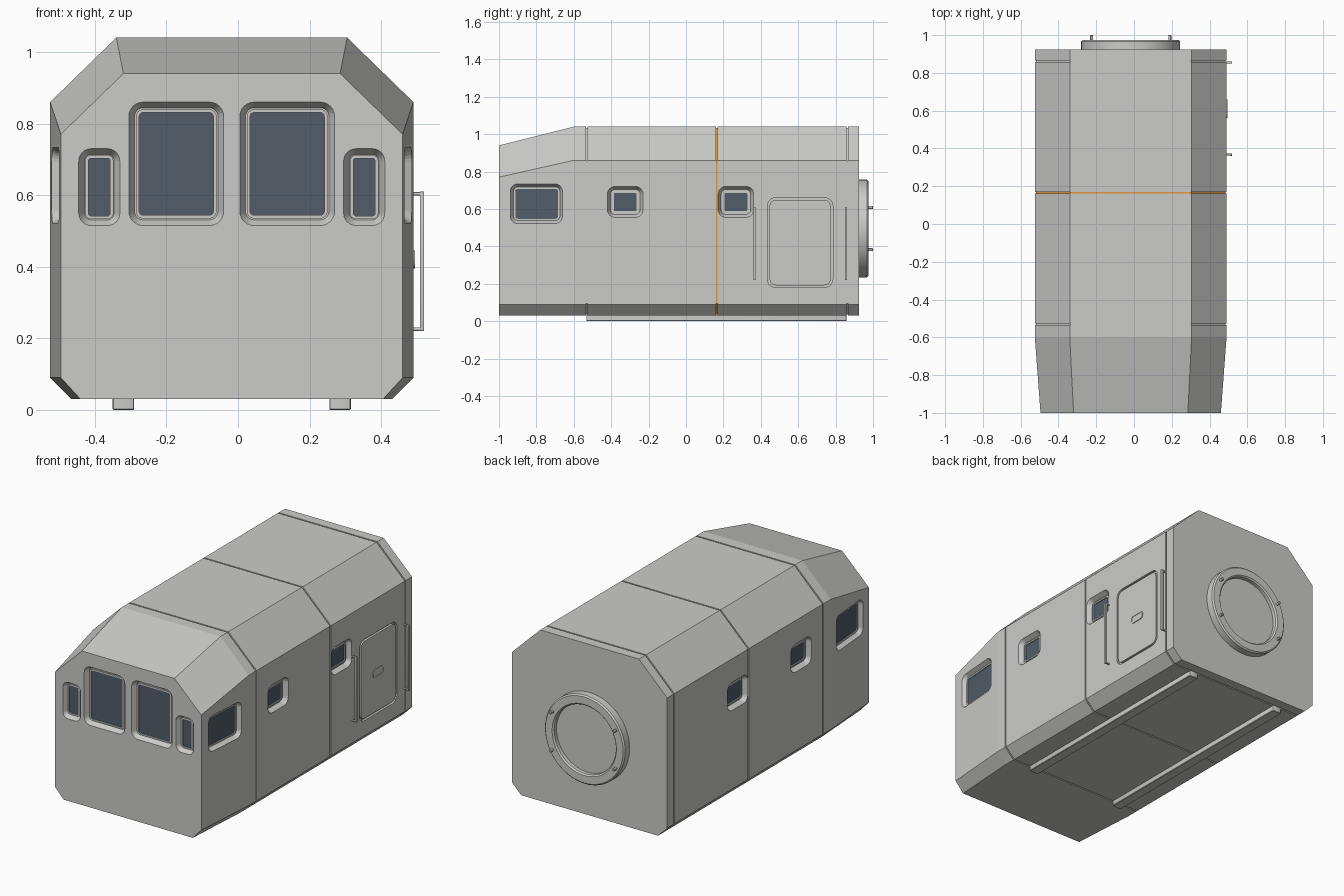
import bpy, bmesh, math
from mathutils import Vector, Matrix

if "Cube" in bpy.data.objects:
    bpy.data.objects.remove(bpy.data.objects["Cube"], do_unlink=True)

CX = -0.0175  # the hull axis sits slightly off centre because of the grab rails


def material(name, rgb):
    m = bpy.data.materials.new(name)
    m.use_nodes = True
    m.diffuse_color = (*rgb, 1)
    m.node_tree.nodes["Principled BSDF"].inputs["Base Color"].default_value = (*rgb, 1)
    return m


GREY = material("hull grey", (0.6, 0.6, 0.585))
GLASS = material("dark glass", (0.085, 0.107, 0.14))
ORANGE = material("orange seal", (0.8, 0.32, 0.04))


def finish(bm, name, mats, smooth=True):
    bmesh.ops.remove_doubles(bm, verts=bm.verts, dist=1e-5)
    bmesh.ops.recalc_face_normals(bm, faces=bm.faces)
    me = bpy.data.meshes.new(name)
    bm.to_mesh(me)
    bm.free()
    for m in mats:
        me.materials.append(m)
    ob = bpy.data.objects.new(name, me)
    ob.location.x = CX
    bpy.context.collection.objects.link(ob)
    if smooth:
        bpy.ops.object.select_all(action='DESELECT')
        ob.select_set(True)
        bpy.context.view_layer.objects.active = ob
        bpy.ops.object.shade_smooth_by_angle(angle=math.radians(30))
    return ob


def frame(centre, normal, up=(0, 0, 1)):
    """Local axes on a surface: x across, y up, z outward."""
    n, v = Vector(normal).normalized(), Vector(up)
    u = v.cross(n)
    return Matrix.Translation(centre) @ Matrix((u, v, n)).transposed().to_4x4()


def loft(bm, mat, levels, seg=6, cap_index=0):
    """Stack rounded rectangles given as (width, height, radius, depth)."""
    rings = []
    for w, h, r, d in levels:
        ring = []
        for k, (sx, sy) in enumerate(((1, 1), (-1, 1), (-1, -1), (1, -1))):
            for i in range(seg + 1):
                a = math.pi / 2 * (k + i / seg)
                p = Vector((sx * (w / 2 - r) + r * math.cos(a),
                            sy * (h / 2 - r) + r * math.sin(a), d))
                ring.append(bm.verts.new(mat @ p))
        rings.append(ring)
    n = len(rings[0])
    for a, b in zip(rings, rings[1:]):
        for i in range(n):
            bm.faces.new((a[i], a[(i + 1) % n], b[(i + 1) % n], b[i]))
    bm.faces.new(rings[0][::-1])
    bm.faces.new(rings[-1]).material_index = cap_index


def inset(w, h, r, steps):
    return [(w - 2 * s, h - 2 * s, max(r - s, 0.008), d) for s, d in steps]


def part(name, mat, levels, seg=6, mats=(GREY,), cap_index=0):
    bm = bmesh.new()
    loft(bm, mat, levels, seg, cap_index)
    return finish(bm, name, mats)


# Hull: octagonal sections along y, with shallow joint grooves
FULL = [(0.4475, 0.03), (0.5075, 0.09), (0.5075, 0.86), (0.3225, 1.04)]
NOSE = [(0.4225, 0.03), (0.4775, 0.09), (0.4775, 0.77), (0.3025, 0.94)]
MID_Z, SHRINK, HALF = 0.535, 0.988, 0.004
sections = [(-1, NOSE, 1), (-0.6, FULL, 1)]
for y in (-0.53, 0.165, 0.862):
    sections += [(y - HALF, FULL, 1), (y - HALF, FULL, SHRINK),
                 (y + HALF, FULL, SHRINK), (y + HALF, FULL, 1)]
sections.append((0.925, FULL, 1))

bm = bmesh.new()
rings = []
for y, prof, s in sections:
    outline = prof + [(-x, z) for x, z in reversed(prof)]
    rings.append([bm.verts.new((x * s, y, MID_Z + (z - MID_Z) * s)) for x, z in outline])
for a, b in zip(rings, rings[1:]):
    seal = abs(a[0].co.y + b[0].co.y - 0.33) < 0.001
    for i in range(8):
        f = bm.faces.new((a[i], a[(i + 1) % 8], b[(i + 1) % 8], b[i]))
        f.material_index = int(seal)
bm.faces.new(rings[0])
bm.faces.new(rings[-1])
hull = finish(bm, "hull", (GREY, ORANGE), smooth=False)

# Window layout: name, frame, width, height, corner radius, border
windows = []
for side, s in (("left", 1), ("right", -1)):
    windows += [
        (side + "_windscreen", frame((s * 0.155, -1, 0.6875), (0, -1, 0)), 0.265, 0.345, 0.04, 0.029),
        (side + "_front_slit_window", frame((s * 0.37, -1, 0.6225), (0, -1, 0)), 0.115, 0.215, 0.035, 0.027),
        (side + "_nose_window", frame((s * 0.4925, -0.8, 0.6275), (s * 0.4, -0.03, 0)), 0.28, 0.212, 0.04, 0.026),
        (side + "_middle_window", frame((s * 0.5075, -0.325, 0.6375), (s, 0, 0)), 0.19, 0.165, 0.04, 0.034),
        (side + "_rear_window", frame((s * 0.5075, 0.267, 0.6375), (s, 0, 0)), 0.19, 0.165, 0.04, 0.034),
    ]
door_frame = frame((0.5075, 0.61, 0.42), (1, 0, 0))
DOOR = (0.35, 0.48, 0.045)

# Recesses for the windows and the door
bm = bmesh.new()
for name, mat, w, h, r, border in windows:
    loft(bm, mat, inset(w, h, r, ((0, 0.01), (0, 0), (0.016, -0.028))))
loft(bm, door_frame, inset(*DOOR, ((0, 0.01), (0, -0.014))))
cutter = finish(bm, "recess_cutter", (GREY,), smooth=False)
cutter.hide_render = True
mod = hull.modifiers.new("recesses", 'BOOLEAN')
mod.operation, mod.solver, mod.object = 'DIFFERENCE', 'EXACT', cutter
bpy.ops.object.select_all(action='DESELECT')
hull.select_set(True)
bpy.context.view_layer.objects.active = hull
bpy.ops.object.modifier_apply(modifier=mod.name)
bpy.data.objects.remove(cutter, do_unlink=True)

# Window frames with glass
for name, mat, w, h, r, border in windows:
    part(name, mat, inset(w, h, r, ((border - 0.009, -0.03), (border - 0.009, -0.021),
                                    (border, -0.021), (border, -0.026))),
         mats=(GREY, GLASS), cap_index=1)

# Door panel and latch
part("door", door_frame, inset(*DOOR, ((0.012, -0.016), (0.012, 0))))
part("door_latch", door_frame, inset(0.1, 0.05, 0.02, ((0, -0.004), (0, 0.004), (0.008, 0.004), (0.008, 0.001))))

# Grab rails either side of the door
for name, y in (("front", 0.367), ("rear", 0.855)):
    bm = bmesh.new()
    loft(bm, frame((0.5075, y, 0.415), (1, 0, 0)), [(0.012, 0.39, 0.004, d) for d in (0.019, 0.03)], 3)
    for z in (0.226, 0.604):
        loft(bm, frame((0.5075, y, z), (1, 0, 0)), [(0.01, 0.01, 0.004, d) for d in (-0.004, 0.022)], 3)
    finish(bm, name + "_grab_rail", (GREY,))

# Rear docking ring with guide pins
def disc(r, d):
    return (2 * r, 2 * r, r, d)


ring_frame = frame((0, 0.925, 0.495), (0, 1, 0))
part("docking_ring", ring_frame,
     [disc(*p) for p in ((0.262, -0.004), (0.262, 0.042), (0.254, 0.05), (0.21, 0.05), (0.202, 0.042), (0.202, 0.02))], 14)
for sx in (-1, 1):
    for sz in (-1, 1):
        part("guide_pin", ring_frame @ Matrix.Translation((sx * 0.207, sz * 0.113, 0)),
             [disc(0.008, 0.045), disc(0.008, 0.073), disc(0.006, 0.075)], 3)

# Skids under the floor
for side, s in (("left", 1), ("right", -1)):
    part(side + "_skid", frame((s * 0.3025, 0.163, 0.034), (0, 0, -1), (0, 1, 0)),
         inset(0.06, 1.392, 0.008, ((0, 0), (0, 0.031), (0.003, 0.034))), 2)
